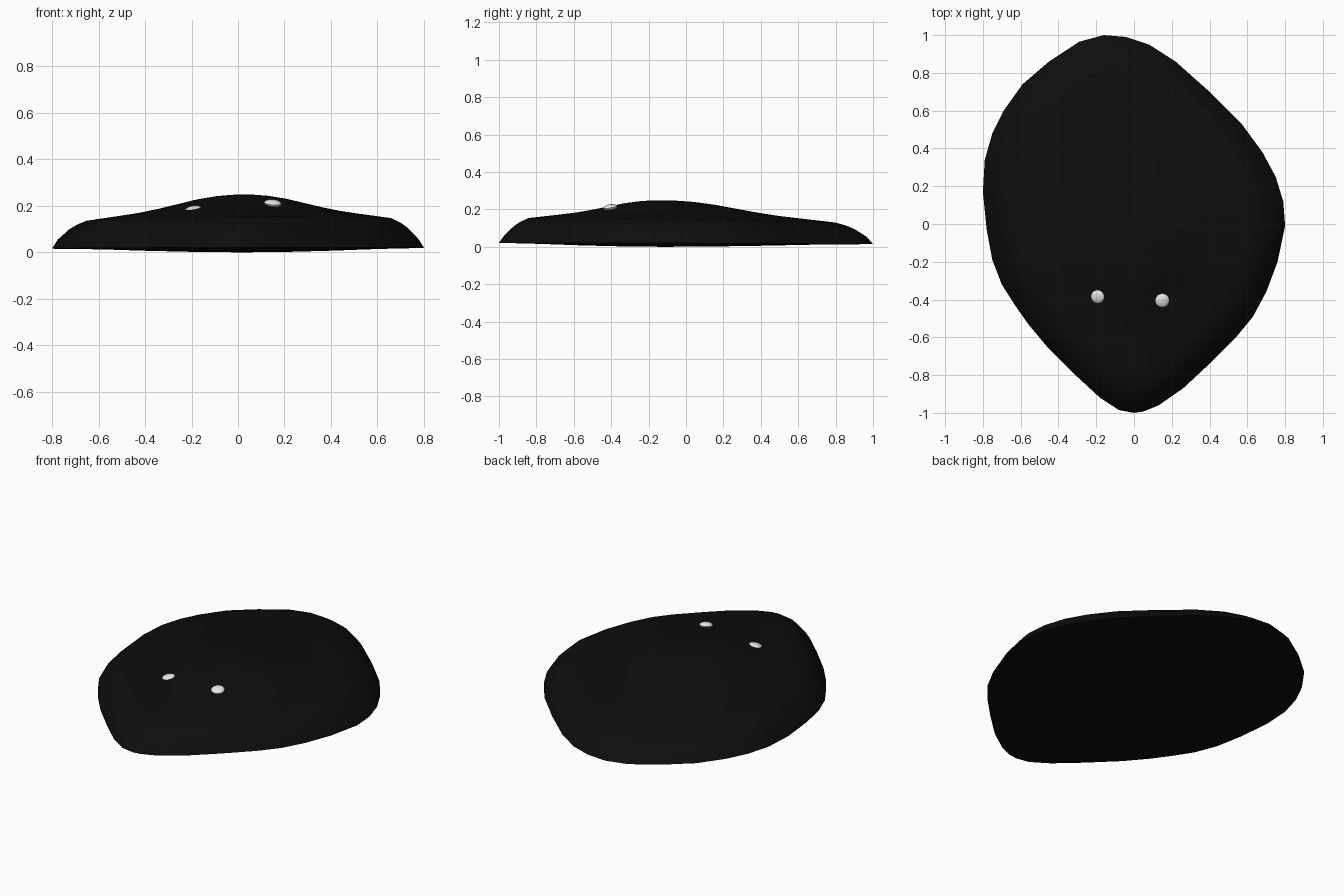
import bpy, bmesh, math
from mathutils import Euler

if "Cube" in bpy.data.objects:
    bpy.data.objects.remove(bpy.data.objects["Cube"])


def material(name, rgb):
    m = bpy.data.materials.new(name)
    m.diffuse_color = (*rgb, 1)
    m.use_nodes = True
    m.node_tree.nodes["Principled BSDF"].inputs["Base Color"].default_value = m.diffuse_color
    return m


black = material("soft black", (0.004, 0.004, 0.004))
white = material("eye white", (0.8, 0.8, 0.8))

# Rounded, slightly lopsided plan outline, clockwise from the back
OUTLINE = [(-.16, 1), (-.04, .99), (.08, .95), (.22, .86), (.40, .70), (.57, .53),
           (.68, .38), (.75, .25), (.79, .12), (.80, -.01), (.76, -.20), (.70, -.36),
           (.63, -.49), (.54, -.60), (.40, -.74), (.26, -.87), (.13, -.96), (.05, -.993),
           (0, -1), (-.08, -.985), (-.18, -.92), (-.31, -.80), (-.46, -.65), (-.56, -.53),
           (-.63, -.43), (-.70, -.32), (-.75, -.19), (-.78, -.03), (-.80, .17), (-.79, .34),
           (-.75, .48), (-.69, .60), (-.59, .74), (-.45, .86), (-.29, .965)]
PEAK = (.02, -.12)

# Domed top profile: (outline scale, height)
TOP = [(.97, .056), (.91, .103), (.87, .124), (.82, .142), (.74, .151), (.64, .162),
       (.54, .174), (.44, .190), (.34, .209), (.24, .228), (.14, .241), (.06, .246)]
# Shallow belly profile
BELLY = [(.75, .014), (.5, .007), (.25, .002)]


def ring(bm, s, z, tilt):
    verts = []
    for x, y in OUTLINE:
        px = PEAK[0] + (x - PEAK[0]) * s
        py = PEAK[1] + (y - PEAK[1]) * s
        verts.append(bm.verts.new((px, py, z + tilt * (.007 * px - .014 * py))))
    return verts


def skin(bm, rings, tip_z):
    n = len(OUTLINE)
    for a, b in zip(rings, rings[1:]):
        for i in range(n):
            j = (i + 1) % n
            bm.faces.new((a[i], a[j], b[j], b[i]))
    tip = bm.verts.new((*PEAK, tip_z))
    for i in range(n):
        bm.faces.new((rings[-1][i], rings[-1][(i + 1) % n], tip))


def finish(bm, name, mat, angle):
    bmesh.ops.recalc_face_normals(bm, faces=bm.faces)
    me = bpy.data.meshes.new(name)
    bm.to_mesh(me)
    bm.free()
    me.materials.append(mat)
    ob = bpy.data.objects.new(name, me)
    bpy.context.collection.objects.link(ob)
    bpy.ops.object.select_all(action='DESELECT')
    ob.select_set(True)
    bpy.context.view_layer.objects.active = ob
    bpy.ops.object.shade_smooth_by_angle(angle=math.radians(angle))
    return ob


# Body: dome and belly sharing one rim
bm = bmesh.new()
rim = ring(bm, 1, .018, .25)
skin(bm, [rim] + [ring(bm, s, z, min(1, (1 - s) * 6)) for s, z in TOP], .247)
skin(bm, [rim] + [ring(bm, s, z, .2 * s) for s, z in BELLY], 0)
finish(bm, "body", black, 40)

# Eyes: flattened beads lying along the slope
for name, loc, rot in (("left_eye", (-.192, -.385, .184), (.18, -.17, 0)),
                       ("right_eye", (.150, -.405, .211), (.18, .08, 0))):
    bm = bmesh.new()
    bmesh.ops.create_uvsphere(bm, u_segments=16, v_segments=10, radius=.038)
    bmesh.ops.scale(bm, vec=(1, 1, .42), verts=bm.verts)
    eye = finish(bm, name, white, 40)
    eye.location = loc
    eye.rotation_euler = Euler(rot)
